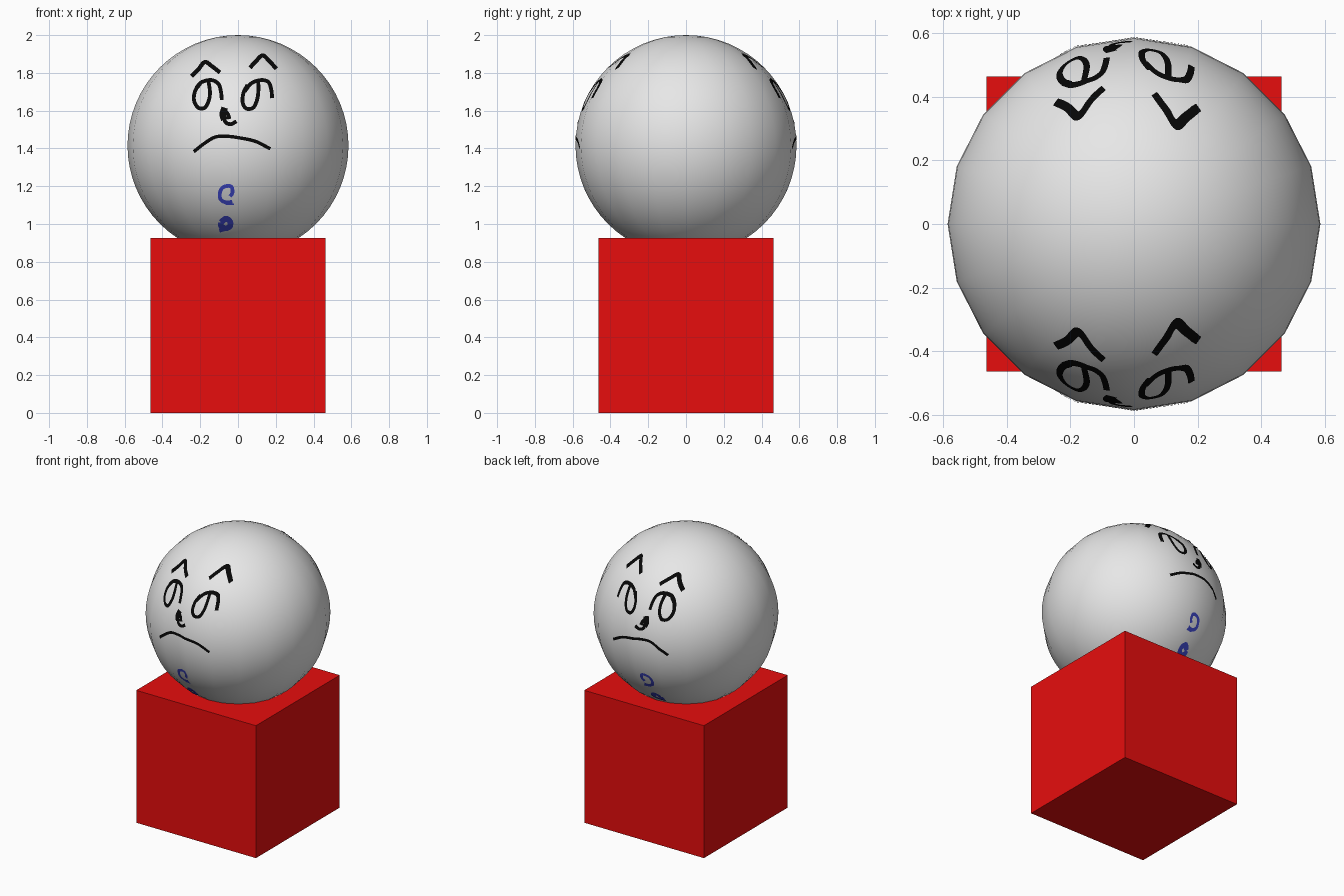
import bpy, bmesh
from mathutils import Vector
from mathutils.bvhtree import BVHTree

if "Cube" in bpy.data.objects:
    bpy.data.objects.remove(bpy.data.objects["Cube"])

R, C = 0.585, Vector((0, 0, 1.415))
HALF = 0.4625


def material(name, rgb):
    m = bpy.data.materials.new(name)
    m.diffuse_color = (*rgb, 1)
    m.use_nodes = True
    m.node_tree.nodes["Principled BSDF"].inputs["Base Color"].default_value = m.diffuse_color
    return m


RED = material("red", (0.8, 0.004, 0.004))
WHITE = material("off_white", (0.8, 0.8, 0.8))
BLACK = material("black", (0.002, 0.002, 0.002))
BLUE = material("indigo", (0.05, 0.065, 0.6))


def finish(name, bm, mat, smooth=False):
    me = bpy.data.meshes.new(name)
    for f in bm.faces:
        f.smooth = smooth
    bm.to_mesh(me)
    bm.free()
    me.materials.append(mat)
    ob = bpy.data.objects.new(name, me)
    bpy.context.collection.objects.link(ob)
    return ob


# Body block
bm = bmesh.new()
bmesh.ops.create_cube(bm, size=2 * HALF)
bmesh.ops.translate(bm, verts=bm.verts, vec=(0, 0, HALF))
finish("body_block", bm, RED)

# Head ball, sunk slightly into the block
bm = bmesh.new()
bmesh.ops.create_uvsphere(bm, u_segments=20, v_segments=32, radius=R)
bmesh.ops.translate(bm, verts=bm.verts, vec=C)
surface = BVHTree.FromBMesh(bm)
finish("head_ball", bm, WHITE, True)


def spline(pts, steps=8):
    """Smooth curve through the points."""
    p = [Vector(q) for q in pts]
    p = [2 * p[0] - p[1]] + p + [2 * p[-1] - p[-2]]
    out = []
    for i in range(1, len(p) - 2):
        a, b, c, d = p[i - 1:i + 3]
        for k in range(steps):
            t = k / steps
            out.append(0.5 * (2 * b + (c - a) * t + (2 * a - 5 * b + 4 * c - d) * t * t
                              + (3 * b - a - 3 * c + d) * t ** 3))
    return out + [p[-2]]


def on_ball(x, z, side):
    """Project a front-view point onto the ball, front (-1) or back (1)."""
    hit = surface.ray_cast(Vector((x, -2, z)), Vector((0, 1, 0)))[0]
    hit = hit + (hit - C).normalized() * 0.003
    return (hit.x, -side * hit.y, hit.z)


def paint(name, mat, strokes):
    """Brush strokes (width, points in hundredths of a unit) on both sides."""
    bm = bmesh.new()
    for side in (-1, 1):
        for width, pts in strokes:
            line = spline([(x / 100, z / 100) for x, z in pts])
            rows = []
            for i, p in enumerate(line):
                t = (line[min(i + 1, len(line) - 1)] - line[max(i - 1, 0)]).normalized()
                n = Vector((-t.y, t.x)) * width / 100
                rows.append([bm.verts.new(on_ball(*(p + n * s), side))
                             for s in (-0.5, -0.17, 0.17, 0.5)])
            for r0, r1 in zip(rows, rows[1:]):
                for j in range(3):
                    f = bm.faces.new((r0[j], r0[j + 1], r1[j + 1], r1[j]))
                    f.normal_update()
                    if f.normal.dot(f.calc_center_median() - C) < 0:
                        f.normal_flip()
    finish(name, bm, mat)


# Face markings
paint("eyebrows", BLACK, [
    (2.2, [(-24.5, 178), (-21, 181.5), (-17.5, 185.5), (-14, 183.5), (-9.5, 180)]),
    (2.2, [(6.3, 182.5), (9.5, 186), (13, 189), (16.5, 186), (20.2, 182)])])
paint("eyes", BLACK, [
    (2, [(-20, 174), (-22.5, 170.5), (-23.2, 165.5), (-21, 161.5), (-17.5, 161.5),
         (-15.3, 165.5), (-14.8, 170), (-15.5, 175)]),
    (2, [(-22, 172), (-19, 175), (-14, 176), (-10.3, 174), (-9, 170), (-8.5, 165.5)]),
    (2, [(5, 173.5), (2.8, 169), (2.5, 164), (4.5, 161), (8, 161.5), (10, 165.5),
         (10.7, 170), (10.7, 175)]),
    (2, [(3.5, 170), (7, 174.3), (12, 176), (16, 175), (17.5, 171), (18, 166.5)])])
paint("nose", BLACK, [
    (3.5, [(-7, 161.5), (-8, 158), (-7.2, 155)]),
    (2, [(-7.5, 157), (-6.5, 153.8), (-3.8, 152.8), (-0.8, 154.3)]),
    (2, [(-7, 160), (-5.3, 158), (-4.5, 155.5)])])
paint("mouth", BLACK, [
    (1.8, [(-23.3, 138.3), (-17.5, 142.8), (-12, 146), (-6, 146.4), (0, 145.7),
           (9, 143.8), (17, 139.8)])])

# Buttons
paint("buttons", BLUE, [
    (2, [(-3, 112), (-6, 111.5), (-9, 113), (-9.6, 116), (-8.5, 119), (-5.5, 120.3),
         (-3.3, 119.5), (-3, 116.5), (-4.2, 114.8)]),
    (1, [(-6.5, 110.6), (-2.2, 110.6)]),
    (3, [(-9, 101), (-6.5, 103), (-4.2, 101.5), (-4.3, 99), (-6.5, 98), (-8.8, 99), (-9, 101)]),
    (1.8, [(-6.5, 97.5), (-8.3, 97), (-9.8, 96.6)])])
